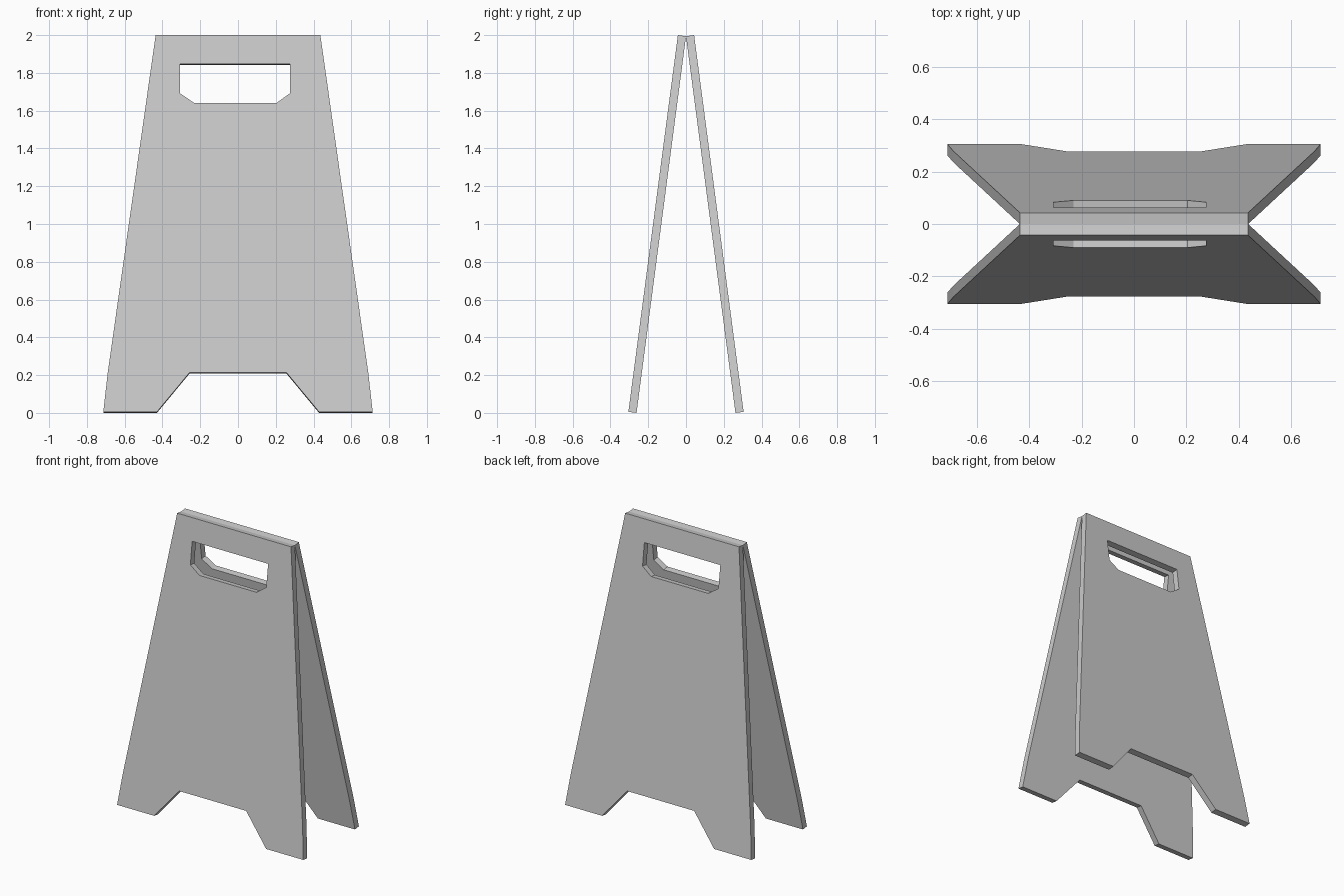
import bpy, bmesh, math
from mathutils import Vector

if "Cube" in bpy.data.objects:
    bpy.data.objects.remove(bpy.data.objects["Cube"])

TILT = math.atan2(0.262, 1.994)
THICK = 0.0435
Y_FOOT = 0.305      # outer face, lower edge
Z_FOOT = 0.0057

# Board outline (right half, mirrored below): outer-face x, z
half = [(0.257, 0.213), (0.429, Z_FOOT), (0.713, Z_FOOT), (0.69, 0.21), (0.436, 2.0)]
outline = half + [(-x, z) for x, z in reversed(half)]

# Handle opening, slightly off centre
handle = [(-0.307, 1.847), (-0.307, 1.692), (-0.232, 1.641),
          (0.204, 1.641), (0.275, 1.692), (0.275, 1.847)]


def make_panel(name, side):
    """Leaning board; side is -1 for the front and 1 for the back."""
    bm = bmesh.new()
    edges = []
    for loop in (outline, handle):
        vs = [bm.verts.new((x, side * (Y_FOOT - (z - Z_FOOT) * math.tan(TILT)), z))
              for x, z in loop]
        edges += [bm.edges.new((vs[i], vs[(i + 1) % len(vs)])) for i in range(len(vs))]
    bmesh.ops.triangle_fill(bm, edges=edges, use_beauty=True)

    # Give the board its thickness, towards the inside
    res = bmesh.ops.extrude_face_region(bm, geom=bm.faces[:], use_keep_orig=True)
    inward = Vector((0, -side * math.cos(TILT), -math.sin(TILT))) * THICK
    moved = [g for g in res["geom"] if isinstance(g, bmesh.types.BMVert)]
    bmesh.ops.translate(bm, verts=moved, vec=inward)
    bmesh.ops.recalc_face_normals(bm, faces=bm.faces[:])

    mesh = bpy.data.meshes.new(name)
    bm.to_mesh(mesh)
    bm.free()
    obj = bpy.data.objects.new(name, mesh)
    bpy.context.collection.objects.link(obj)


make_panel("front_panel", -1)
make_panel("back_panel", 1)
